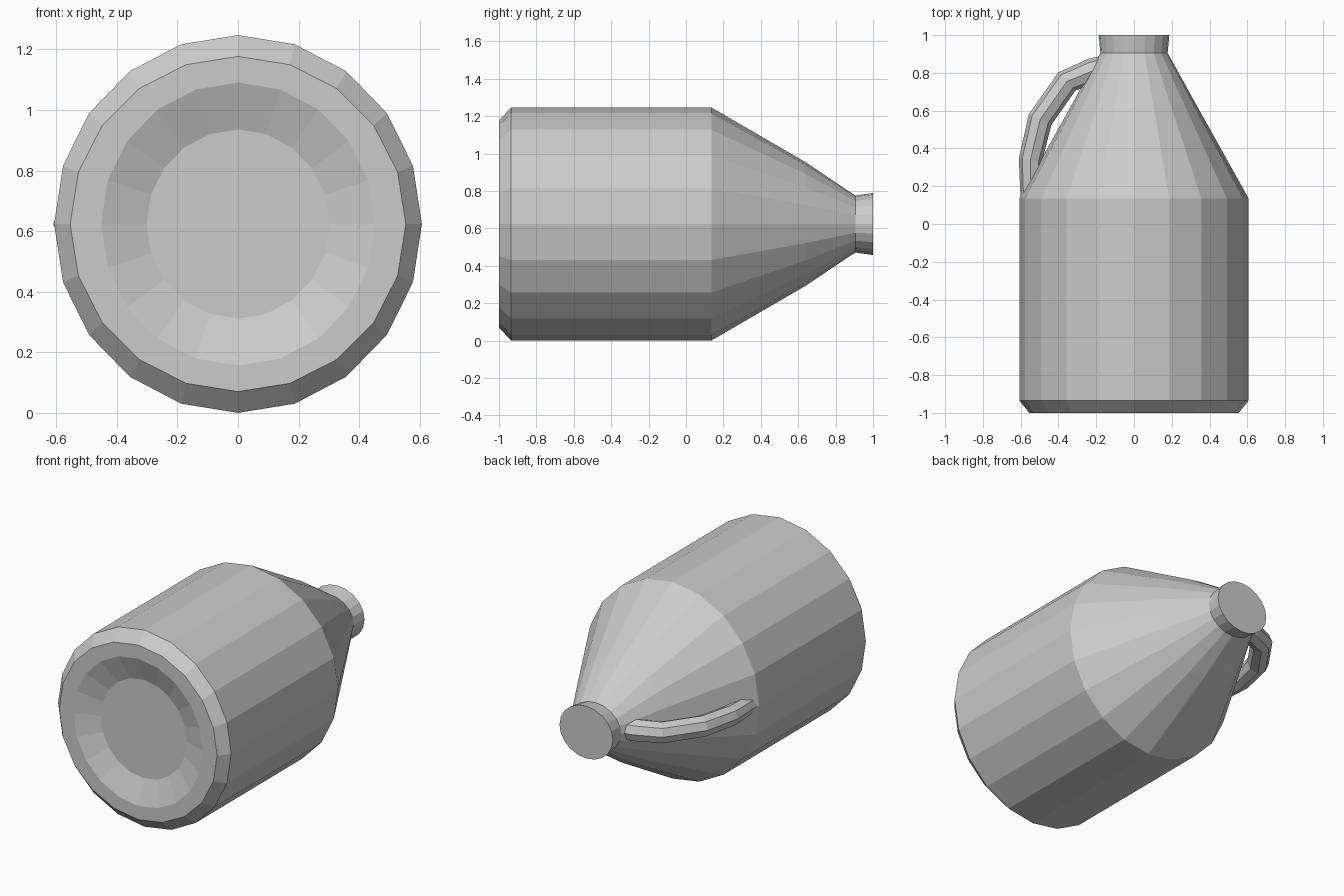
import bpy, bmesh, math
from mathutils import Vector

if "Cube" in bpy.data.objects:
    bpy.data.objects.remove(bpy.data.objects["Cube"])

CZ = 0.6235  # height of the bottle axis

grey = bpy.data.materials.new("plain_grey")
grey.diffuse_color = (0.6, 0.6, 0.6, 1)
grey.use_nodes = True
grey.node_tree.nodes["Principled BSDF"].inputs["Base Color"].default_value = grey.diffuse_color


def loft(name, rings):
    """Skin a list of closed rings and cap both ends."""
    bm = bmesh.new()
    loops = [[bm.verts.new(p) for p in ring] for ring in rings]
    n = len(loops[0])
    for a, b in zip(loops, loops[1:]):
        for i in range(n):
            j = (i + 1) % n
            bm.faces.new((a[i], a[j], b[j], b[i]))
    bm.faces.new(loops[0])
    bm.faces.new(loops[-1])
    bmesh.ops.recalc_face_normals(bm, faces=bm.faces)
    mesh = bpy.data.meshes.new(name)
    bm.to_mesh(mesh)
    bm.free()
    mesh.materials.append(grey)
    obj = bpy.data.objects.new(name, mesh)
    bpy.context.collection.objects.link(obj)
    return obj


def body_ring(y, rx, rz, n=20):
    return [(rx * math.sin(math.tau * i / n), y, CZ + rz * math.cos(math.tau * i / n))
            for i in range(n)]


# Bottle lying along y: recessed base, chamfer, barrel, shoulder, flared neck
profile = [(-0.945, 0.302, 0.312), (-1.0, 0.452, 0.467), (-1.0, 0.554, 0.553),
           (-0.935, 0.607, 0.6235), (0.135, 0.607, 0.6235), (0.64, 0.325, 0.330),
           (0.905, 0.178, 0.152), (1.0, 0.187, 0.166)]
loft("bottle_body", [body_ring(*p) for p in profile])

# Bent carrying handle on the left shoulder: x, y, tube radius
path = [(-0.12, 0.835, 0.065), (-0.22, 0.81, 0.068), (-0.355, 0.755, 0.066),
        (-0.497, 0.553, 0.066), (-0.548, 0.34, 0.062), (-0.545, 0.12, 0.055)]
pts = [Vector((x, y, CZ)) for x, y, r in path]
rings = []
for i, (p, (_, _, r)) in enumerate(zip(pts, path)):
    t = (pts[min(i + 1, len(pts) - 1)] - pts[max(i - 1, 0)]).normalized()
    side = t.cross(Vector((0, 0, 1)))
    rings.append([p + r * (math.cos(a) * side + math.sin(a) * Vector((0, 0, 1)))
                  for a in (math.tau * k / 8 for k in range(8))])
loft("handle", rings)
